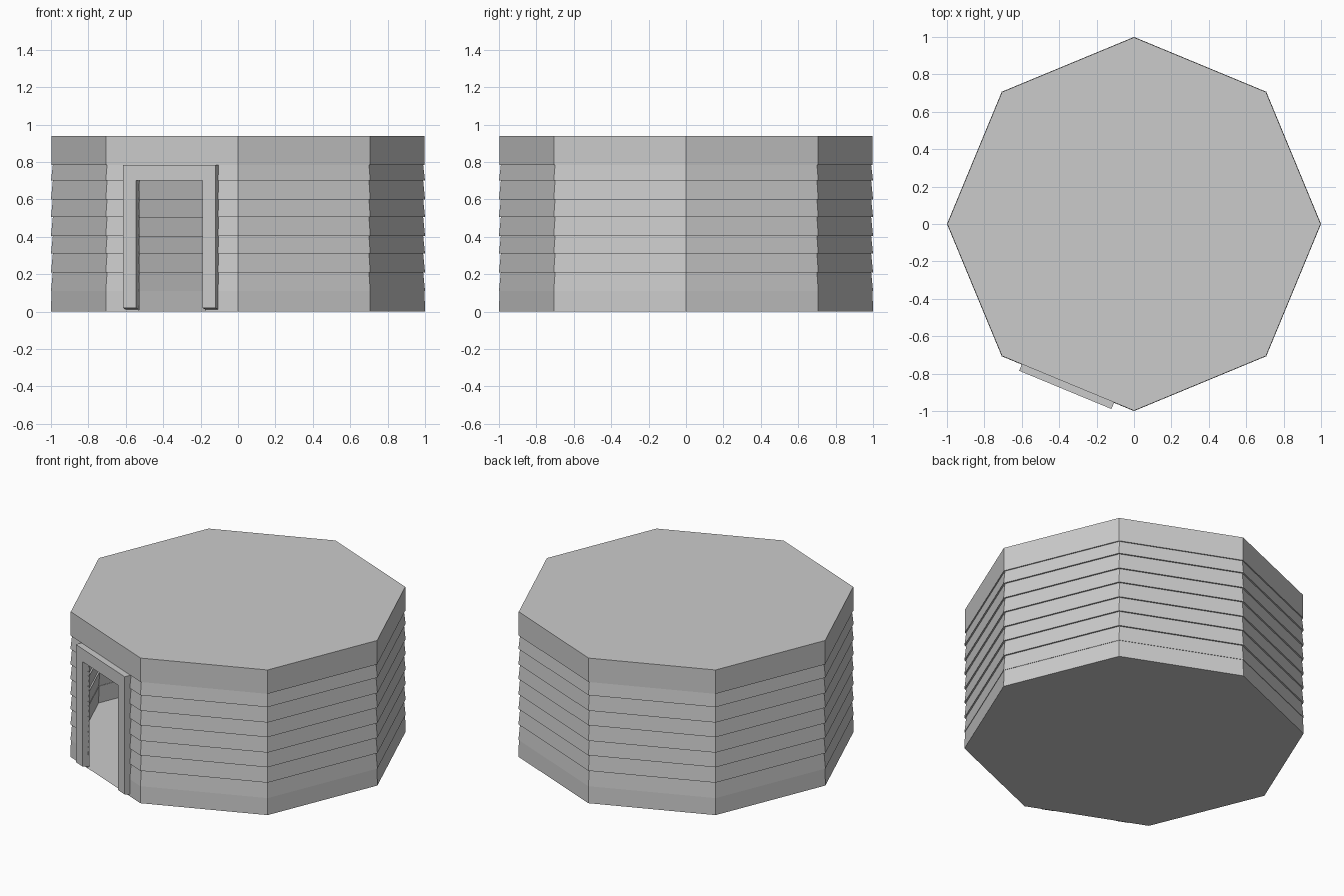
import bpy
from math import cos, sin, radians
from mathutils import Vector

if "Cube" in bpy.data.objects:
    bpy.data.objects.remove(bpy.data.objects["Cube"])

SEAMS = [0.11, 0.21, 0.31, 0.405, 0.505, 0.60, 0.70, 0.785]
TOP, DOOR_TOP = 0.94, 0.70


def make(name, verts, faces):
    mesh = bpy.data.meshes.new(name)
    mesh.from_pydata(verts, [], faces)
    mesh.update()
    obj = bpy.data.objects.new(name, mesh)
    bpy.context.collection.objects.link(obj)
    return obj


def ring(z, r):
    """Octagon with two extra points marking the door jambs on one side."""
    pts = [Vector((r * cos(radians(45 * k)), r * sin(radians(45 * k)), z)) for k in range(8)]
    a, b = pts[5], pts[6]
    return pts[:6] + [a.lerp(b, 0.25), a.lerp(b, 0.75)] + pts[6:]


# Wall profile: plain base and top band, lapped courses between them
profile = [(0, 1.0), (SEAMS[0], 0.997)]
for lo, hi in zip(SEAMS, SEAMS[1:]):
    profile += [(lo, 1.0), (hi, 0.99)]
profile += [(SEAMS[-1], 0.998), (TOP, 0.998)]

# Lapped walls with the doorway left open
verts, faces, n = [], [], 10
for z, r in profile:
    verts += ring(z, r)
for i in range(len(profile) - 1):
    for k in range(n):
        if k == 6 and profile[i + 1][0] <= DOOR_TOP and profile[i][0] < DOOR_TOP:
            continue
        j = (k + 1) % n
        faces.append((i * n + k, i * n + j, (i + 1) * n + j, (i + 1) * n + k))
make("lapped_walls", verts, faces)

# Floor and flat roof
make("floor", ring(0, 1.0), [tuple(reversed(range(n)))])
make("flat_roof", ring(TOP, 0.998), [tuple(range(n))])

# Door surround: an upside-down U extruded out from the wall
normal = Vector((cos(radians(247.5)), sin(radians(247.5)), 0))
side = Vector((-normal.y, normal.x, 0))
w, o, top, low = 0.267, 0.192, 0.783, 0.01
outline = [(-w, low), (-o, low), (-o, DOOR_TOP), (o, DOOR_TOP),
           (o, low), (w, low), (w, top), (-w, top)]
verts = []
for depth in (0.912, 0.960):
    for u, z in outline:
        lift = 0.01 if depth > 0.95 and z == low else 0
        verts.append(normal * depth + side * u + Vector((0, 0, z + lift)))
faces = [(8, 9, 10, 15), (10, 11, 14, 15), (11, 12, 13, 14),
         (7, 2, 1, 0), (7, 6, 3, 2), (6, 5, 4, 3)]
faces += [(k, (k + 1) % 8, (k + 1) % 8 + 8, k + 8) for k in range(8)]
make("door_surround", verts, faces)
